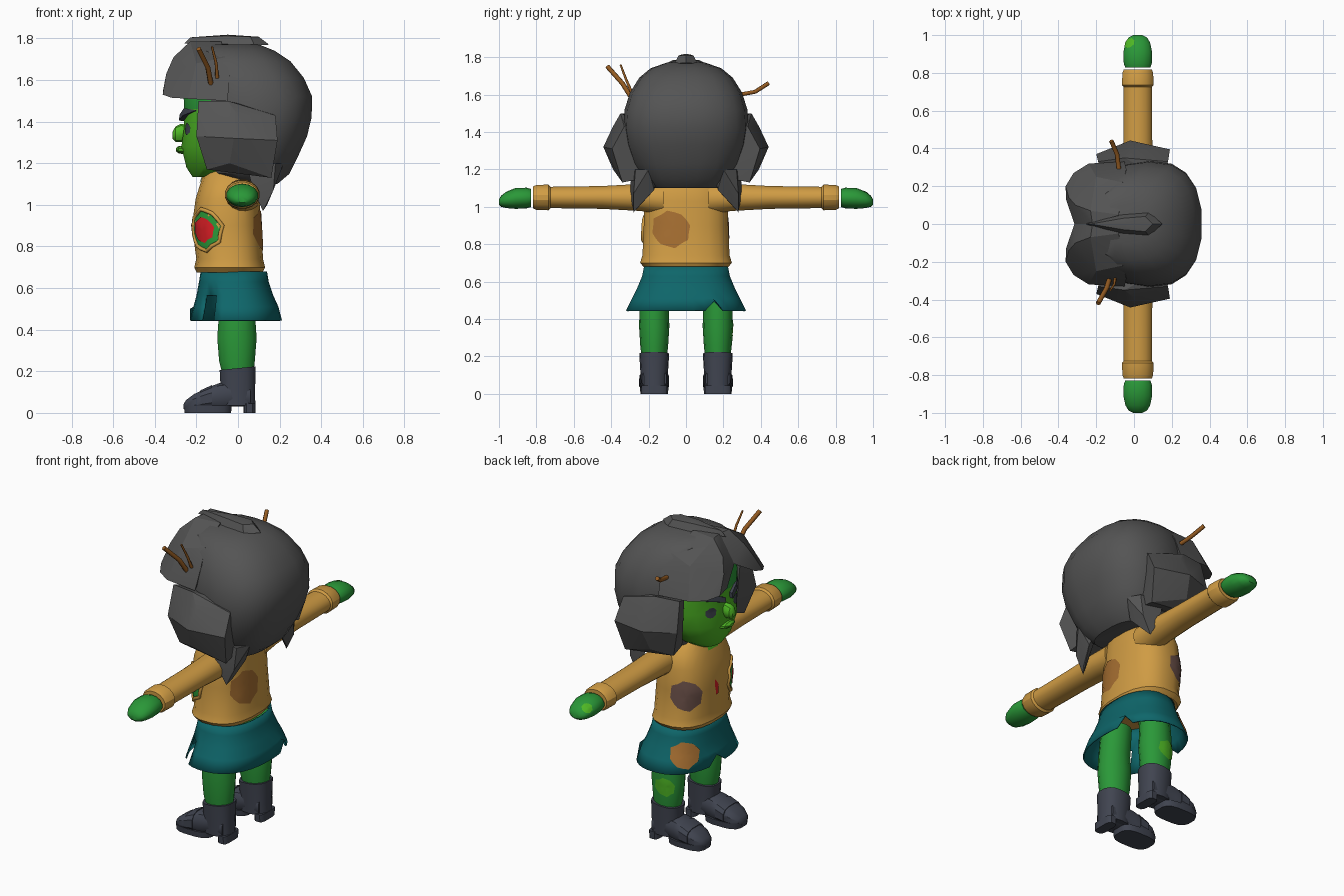
import bpy, bmesh, math
from mathutils import Vector
from mathutils.bvhtree import BVHTree

if "Cube" in bpy.data.objects:
    bpy.data.objects.remove(bpy.data.objects["Cube"])


def material(name, r, g, b):
    m = bpy.data.materials.new(name)
    m.diffuse_color = [(c / 255 / 12.92 if c < 11 else ((c / 255 + .055) / 1.055) ** 2.4) for c in (r, g, b)] + [1]
    m.use_nodes = True
    m.node_tree.nodes["Principled BSDF"].inputs["Base Color"].default_value = m.diffuse_color
    return m


HAIR = material("charcoal", 84, 84, 84)
TAN = material("tan", 208, 156, 68)
TEAL = material("teal", 14, 102, 106)
GREEN = material("green", 42, 152, 56)
LIME = material("bright_green", 78, 182, 36)
BOOT = material("slate", 64, 68, 80)
RED = material("red", 215, 30, 36)
BROWN = material("patch_brown", 168, 112, 50)
PLUM = material("dusky_brown", 112, 84, 76)
TWIG = material("twig_brown", 150, 92, 34)


def finish(bm, name, mat, angle=35):
    bmesh.ops.recalc_face_normals(bm, faces=bm.faces)
    me = bpy.data.meshes.new(name)
    bm.to_mesh(me)
    bm.free()
    ob = bpy.data.objects.new(name, me)
    bpy.context.collection.objects.link(ob)
    me.materials.append(mat)
    bpy.ops.object.select_all(action='DESELECT')
    ob.select_set(True)
    bpy.context.view_layer.objects.active = ob
    bpy.ops.object.shade_smooth_by_angle(angle=math.radians(angle))
    return ob


def loft(name, mat, rings, axis='z', n=16, power=1.0, caps=True, angle=35):
    """Rings are (position along axis, centre u, centre v, radius u, radius v)."""
    bm = bmesh.new()
    loops = []
    for t, cu, cv, ru, rv in rings:
        row = []
        for i in range(n):
            a = math.tau * (i + .5) / n
            c, s = math.cos(a), math.sin(a)
            u = cu + ru * math.copysign(abs(c) ** power, c)
            v = cv + rv * math.copysign(abs(s) ** power, s)
            row.append(bm.verts.new({'z': (u, v, t), 'y': (u, t, v), 'x': (t, u, v)}[axis]))
        loops.append(row)
    for a, b in zip(loops, loops[1:]):
        for i in range(n):
            j = (i + 1) % n
            bm.faces.new((a[i], a[j], b[j], b[i]))
    if caps:
        bm.faces.new(loops[0])
        bm.faces.new(loops[-1])
    return finish(bm, name, mat, angle)


def hull(name, mat, pts, angle=20):
    bm = bmesh.new()
    for p in pts:
        bm.verts.new(p)
    res = bmesh.ops.convex_hull(bm, input=bm.verts)
    bmesh.ops.delete(bm, geom=[v for v in bm.verts if not v.link_faces], context='VERTS')
    return finish(bm, name, mat, angle)


def tube(name, mat, pts, r, closed=False, taper=1.0):
    cu = bpy.data.curves.new(name, 'CURVE')
    cu.dimensions = '3D'
    cu.bevel_depth, cu.bevel_resolution, cu.use_fill_caps = r, 1, True
    sp = cu.splines.new('POLY')
    sp.points.add(len(pts) - 1)
    for i, p in enumerate(pts):
        sp.points[i].co = (*p, 1)
        sp.points[i].radius = 1 + (taper - 1) * i / (len(pts) - 1)
    sp.use_cyclic_u = closed
    ob = bpy.data.objects.new(name, cu)
    bpy.context.collection.objects.link(ob)
    cu.materials.append(mat)


def patch(name, mat, target, centre, d, ru, rv, lift=.004, n=8, tilt=0.0):
    """Thin plate draped over the target, seen along direction d (outward)."""
    tree = BVHTree.FromPolygons([v.co for v in target.data.vertices],
                                [p.vertices[:] for p in target.data.polygons])
    d = Vector(d).normalized()
    u = Vector((0, 0, 1)).cross(d) if abs(d.z) < .9 else Vector((1, 0, 0))
    u.normalize()
    w = d.cross(u)
    bm = bmesh.new()

    def drop(a, k):
        x, y = ru * k * math.cos(a), rv * k * math.sin(a)
        x, y = x * math.cos(tilt) - y * math.sin(tilt), x * math.sin(tilt) + y * math.cos(tilt)
        p = Vector(centre) + u * x + w * y
        hit = tree.ray_cast(p + d * .5, -d)
        return bm.verts.new((hit[0] if hit[0] else p) + d * lift)
    mid = drop(0, 0)
    prev, m = None, n * 2
    for k in (.33, .66, 1):
        row = []
        for i in range(m):
            # straight edges between the n corners
            f = k * (math.cos(math.pi / n) if i % 2 else 1 + .06 * math.sin(2.3 * i))
            row.append(drop(math.tau * i / m + .2, f))
        for i in range(m):
            j = (i + 1) % m
            bm.faces.new((row[i], row[j], prev[j], prev[i]) if prev else (row[i], row[j], mid))
        prev = row
    edge = [v.co.copy() for v in prev]
    ob = finish(bm, name, mat)
    if sum(p.normal.dot(d) for p in ob.data.polygons) < 0:
        ob.data.flip_normals()
    return edge


# Shirt
shirt = loft("shirt", TAN, [(.675, -.04, 0, .16, .225), (.70, -.04, 0, .172, .248), (.74, -.04, 0, .162, .235),
                            (.90, -.055, 0, .168, .228), (1.03, -.05, 0, .155, .225),
                            (1.11, -.04, 0, .14, .20), (1.17, -.05, 0, .11, .13)], n=20, power=.8)

# Skirt, with torn hem and a hole
skirt = loft("skirt", TEAL, [(.68, -.02, 0, .16, .225), (.63, -.02, 0, .168, .235), (.565, -.015, 0, .185, .262),
                             (.51, -.01, 0, .205, .29), (.445, -.01, 0, .222, .322)], n=36, power=.85, caps=False)
bm = bmesh.new()
bm.from_mesh(skirt.data)
for v in bm.verts:
    a = math.degrees(math.atan2(v.co.y, v.co.x))
    if v.co.z < .46 and any(abs(a - t) < 5 for t in (35, 175, -150)):
        v.co.z += .055
bmesh.ops.delete(bm, geom=[f for f in bm.faces if .46 < f.calc_center_median().z < .545
                           and -.165 < f.calc_center_median().x < -.10
                           and f.calc_center_median().y < -.1], context='FACES')
bm.to_mesh(skirt.data)
bm.free()
thick = skirt.modifiers.new("thickness", 'SOLIDIFY')
thick.thickness = .008

# Limbs, mirrored over y
legs, hands = {}, {}
for s, side in ((1, "left"), (-1, "right")):
    loft(side + "_sleeve", TAN, [(s * .12, .02, 1.04, .085, .085), (s * .24, .02, 1.05, .082, .074),
                                 (s * .45, .02, 1.05, .078, .062), (s * .73, .02, 1.05, .076, .058)], 'y')
    loft(side + "_cuff", TAN, [(s * .725, .02, 1.05, .076, .058), (s * .735, .02, 1.05, .085, .07),
                               (s * .80, .02, 1.05, .083, .068), (s * .817, .02, 1.05, .076, .06)], 'y', angle=25)
    hands[s] = loft(side + "_hand", GREEN, [(s * .828, .02, 1.047, .068, .048), (s * .85, .02, 1.047, .076, .055),
                                            (s * .91, .02, 1.045, .078, .056), (s * .96, .02, 1.037, .067, .044),
                                            (s * .988, .02, 1.03, .05, .03), (s * 1.0, .02, 1.025, .025, .014)], 'y', 14)
    y = s * .17
    legs[s] = loft(side + "_leg", GREEN, [(.18, .0, y, .075, .065), (.25, -.005, y, .088, .074),
                                          (.36, -.005, y, .097, .081), (.46, -.005, y, .09, .078),
                                          (.62, -.005, y * .9, .085, .08)], n=14)
    shaft = loft(side + "_boot_shaft", BOOT, [(.035, .0, y, .085, .07), (.10, .0, y, .084, .073),
                                              (.215, -.002, y, .088, .08)], n=14, power=.8)
    for v in shaft.data.vertices:
        if v.co.z > .2:
            v.co.z += .1 * v.co.x
    loft(side + "_boot_foot", BOOT, [(.06, y, .08, .068, .05), (-.03, y, .09, .07, .06), (-.09, y, .079, .075, .066),
                                     (-.15, y, .066, .079, .055), (-.21, y, .052, .075, .04),
                                     (-.25, y, .037, .05, .025), (-.262, y, .03, .025, .012)], 'x', 12, .7)
    loft(side + "_boot_strap", BOOT, [(-.125, y, .073, .081, .062), (-.18, y, .06, .082, .05)], 'x', 12, .7)
    loft(side + "_boot_sole", BOOT, [(0, -.145, y, .113, .074), (.035, -.145, y, .117, .078)], n=16, power=.65)
    loft(side + "_boot_heel", BOOT, [(0, .055, y, .03, .068), (.045, .055, y, .03, .07)], n=12, power=.5)

# Head
face = loft("face", LIME, [(1.135, -.15, 0, .07, .09), (1.18, -.12, 0, .13, .165), (1.28, -.085, 0, .19, .235),
                           (1.37, -.08, 0, .182, .255), (1.46, -.08, 0, .182, .26),
                           (1.55, -.08, 0, .185, .25), (1.68, -.05, 0, .15, .20)], n=18)
face.data.materials.append(GREEN)
for p in face.data.polygons:
    p.material_index = int(p.center.z > 1.46)
loft("neck", LIME, [(1.08, -.06, 0, .075, .085), (1.22, -.06, 0, .075, .085)], n=12)
loft("nose", LIME, [(-.24, 0, 1.35, .025, .035), (-.275, 0, 1.345, .034, .044), (-.30, 0, 1.34, .03, .037),
                    (-.314, 0, 1.335, .014, .018)], 'x', 10)
loft("lips", LIME, [(-.24, 0, 1.262, .07, .02), (-.285, 0, 1.265, .05, .018), (-.298, 0, 1.265, .02, .008)], 'x', 10)
for s, side in ((1, "left"), (-1, "right")):
    patch(side + "_eye", BOOT, face, (-.2, s * .10, 1.365), (-1, s * .35, 0), .038, .03)
    hull(side + "_brow", BOOT, [(x, s * y, z) for x, y, z in
         ((-.285, .03, 1.405), (-.28, .03, 1.435), (-.265, .10, 1.43), (-.26, .10, 1.465), (-.20, .20, 1.455),
          (-.22, .05, 1.40), (-.22, .05, 1.44))])

# Hair: main mass, swept fringe, side locks, nape locks and top tuft
loft("hair_mass", HAIR, [(1.10, .10, 0, .09, .17), (1.15, .065, 0, .185, .235), (1.23, .075, 0, .215, .285),
                         (1.33, .085, 0, .25, .32), (1.42, .085, 0, .272, .335), (1.52, .08, 0, .28, .328),
                         (1.61, .055, 0, .265, .30), (1.69, .02, 0, .235, .25), (1.74, -.02, 0, .20, .19),
                         (1.772, -.04, 0, .14, .10)], n=18, power=.8, angle=30)
for s, side in ((1, "left"), (-1, "right")):
    def lock(name, pts):
        hull(side + name, HAIR, [(x, s * y, z) for x, y, z in pts])
    lock("_fringe", ((-.315, 0, 1.63), (-.36, .13, 1.55), (-.362, .20, 1.53), (-.32, .27, 1.515), (-.24, .32, 1.51),
                     (-.05, .33, 1.50), (-.345, .14, 1.63), (-.31, .10, 1.71), (-.23, .07, 1.785), (-.22, 0, 1.785),
                     (-.08, .05, 1.785), (-.06, .22, 1.71), (-.20, .25, 1.68), (-.04, .29, 1.62), (-.10, 0, 1.76)))
    lock("_side_lock", ((-.20, .37, 1.33), (-.19, .33, 1.50), (-.02, .442, 1.32), (.19, .395, 1.31), (-.15, .33, 1.17),
                        (-.04, .39, 1.20), (.16, .34, 1.13), (-.05, .35, 1.50), (.18, .33, 1.43), (.0, .39, 1.43),
                        (-.17, .26, 1.48), (-.15, .25, 1.20), (.15, .24, 1.45), (.15, .24, 1.15)))
    lock("_nape_lock", ((.04, .29, 1.20), (.18, .27, 1.20), (.22, .20, 1.20), (.12, .15, 1.20), (.17, .17, 1.09),
                        (.17, .28, 1.07), (.07, .30, 1.08), (.12, .28, .97), (.14, .255, 1.0)))
hull("top_tuft", HAIR, [(-.26, 0, 1.775), (-.23, 0, 1.805), (-.05, 0, 1.818), (.10, 0, 1.808), (.15, 0, 1.77)] +
     [(x, s * w, z) for s in (1, -1) for x, w, z in ((-.1, .045, 1.775), (.08, .063, 1.765), (.06, .04, 1.808),
                                                     (-.06, .03, 1.812))])

# Twigs stuck in the hair
tube("right_twig", TWIG, [(-.13, -.29, 1.58), (-.145, -.34, 1.66), (-.19, -.42, 1.75)], .013)
tube("right_thin_twig", TWIG, [(-.10, -.29, 1.61), (-.105, -.32, 1.68), (-.125, -.35, 1.76)], .009, taper=.6)
tube("left_twig", TWIG, [(-.08, .29, 1.60), (-.09, .37, 1.615), (-.12, .44, 1.66)], .012)

# Torn shirt hole with rolled rim and wound
d = (-.65, -.76, 0)
rim = patch("shirt_hole_skin", GREEN, shirt, (-.145, -.16, .88), d, .10, .10, .003)
tube("shirt_hole_rim", TAN, rim, .010, closed=True)
patch("wound", RED, shirt, (-.147, -.16, .88), d, .068, .062, .007)
patch("front_tear", RED, shirt, (-.2, .03, .89), (-1, 0, 0), .016, .055, tilt=.25, n=5)
patch("neckline", LIME, shirt, (-.15, 0, 1.13), (-1, 0, .3), .07, .045, n=5)

# Sewn and skin patches
patch("back_patch", BROWN, shirt, (.1, -.08, .88), (1, 0, 0), .105, .10)
patch("shirt_side_patch", PLUM, shirt, (-.12, .17, .88), (-.6, .8, 0), .09, .09)
patch("skirt_patch", BROWN, skirt, (-.13, .2, .54), (-.65, .76, 0), .085, .07, .008)
patch("shin_patch", LIME, legs[1], (-.03, .24, .33), (-.6, .8, 0), .055, .055)
patch("hand_patch", LIME, hands[1], (-.02, .955, 1.06), (-.5, .3, .8), .03, .03)
